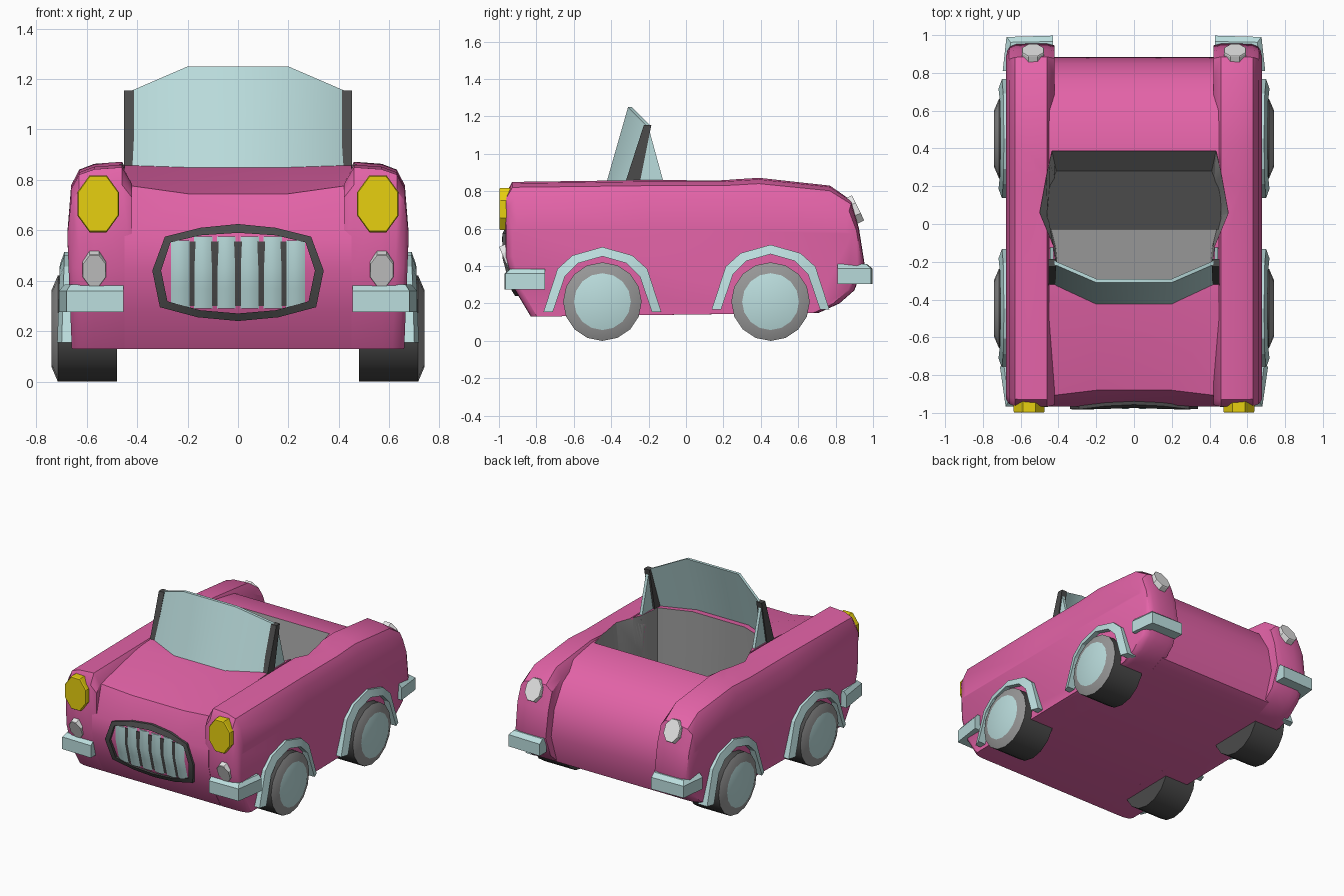
import bpy, bmesh, math
from mathutils import Vector

if "Cube" in bpy.data.objects:
    bpy.data.objects.remove(bpy.data.objects["Cube"])


def material(name, r, g, b):
    m = bpy.data.materials.new(name)
    m.diffuse_color = (r, g, b, 1)
    m.use_nodes = True
    m.node_tree.nodes["Principled BSDF"].inputs["Base Color"].default_value = m.diffuse_color
    return m


PINK = material("pink paint", .77, .125, .39)
BLUE = material("pale blue", .50, .73, .73)
DARK = material("dark grey", .07, .07, .07)
GREY = material("mid grey", .31, .31, .31)
LAMP = material("lamp grey", .80, .80, .80)
YELLOW = material("yellow", .80, .63, .005)


def loft(name, rings, mats, closed=False, rule=None, smooth=30):
    """Skin a row of equal point rings, capped unless the row is closed."""
    bm = bmesh.new()
    vs = [[bm.verts.new(p) for p in ring] for ring in rings]
    n, k = len(vs), len(vs[0])
    for i in range(n if closed else n - 1):
        a, b = vs[i], vs[(i + 1) % n]
        for j in range(k):
            bm.faces.new((a[j], a[(j + 1) % k], b[(j + 1) % k], b[j]))
    if not closed:
        bm.faces.new(vs[0])
        bm.faces.new(vs[-1])
    bmesh.ops.recalc_face_normals(bm, faces=bm.faces)
    if rule:
        for f in bm.faces:
            f.material_index = rule(f.calc_center_median())
    me = bpy.data.meshes.new(name)
    bm.to_mesh(me)
    bm.free()
    for m in mats:
        me.materials.append(m)
    ob = bpy.data.objects.new(name, me)
    bpy.context.collection.objects.link(ob)
    if smooth:
        soften(ob, smooth)
    return ob


def activate(ob):
    bpy.ops.object.select_all(action='DESELECT')
    ob.select_set(True)
    bpy.context.view_layer.objects.active = ob


def soften(ob, angle):
    activate(ob)
    bpy.ops.object.shade_smooth_by_angle(angle=math.radians(angle))


BODY_MATS = [PINK, GREY]

# Cockpit cutter: wide at the rim, narrower at the floor; the cut keeps its grey
rim = [(.2, -.36), (.41, -.27), (.425, -.12), (.5, .06), (.465, .25), (.435, .39)]
floor = [(.2, -.34), (.40, -.26), (.415, -.12), (.455, .04), (.445, .17), (.405, .25)]


def outline(pts, z):
    return [(x, y, z) for x, y in pts] + [(-x, y, z) for x, y in reversed(pts)]


cutter = loft("cockpit_cutter", [outline(floor, .3), outline(rim, .87), outline(rim, 1.1)],
              BODY_MATS, rule=lambda c: 1, smooth=0)


def carve(ob, angle):
    activate(ob)
    mod = ob.modifiers.new("cockpit", 'BOOLEAN')
    mod.operation, mod.solver, mod.object = 'DIFFERENCE', 'EXACT', cutter
    bpy.ops.object.modifier_apply(modifier=mod.name)
    soften(ob, angle)


# Centre body: bonnet, boot lid and underside as one side profile
front = [(-.83, .13), (-.92, .28), (-.965, .45), (-.965, .57)]
lip_mid, lip_side = [(-.88, .745)], [(-.91, .78)]
rear = [(-.42, .85), (-.28, .86), (.39, .86), (.6, .825), (.76, .73), (.85, .58),
        (.885, .4), (.82, .2), (.71, .15)]
rings = [[(x, y, z) for y, z in front + (lip_mid if abs(x) < .3 else lip_side) + rear]
         for x in (-.45, -.2, .2, .45)]
carve(loft("centre_body", rings, BODY_MATS, smooth=0), 30)

# Wings: side profile lofted outwards with rounded top and ends
wing = front[:3] + [(-.967, .78), (-.93, .85), (-.2, .86), (.2, .86), (.39, .872), (.77, .83),
                    (.885, .75), (.925, .6), (.955, .41), (.9, .27), (.82, .2), (.71, .15)]
layers = [(.42, .07, .99), (.46, 0, 1), (.57, .008, 1), (.63, .03, .997),
          (.662, .09, .985), (.677, .27, .96)]          # x, top drop, length scale


def wing_point(s, x, drop, scale, y, z):
    if z > .57:
        z = .57 + (z - .57) * (1 - drop / .29)
    elif x > .6:
        x -= .04 * (.57 - z)
    return (s * x, y * scale, z)


for s, side in ((1, "right"), (-1, "left")):
    carve(loft(side + "_wing", [[wing_point(s, *l, y, z) for y, z in wing] for l in layers],
               BODY_MATS, smooth=0), 38)
bpy.data.objects.remove(cutter)

# Bench seat cushion
loft("seat", [outline([(.46, -.03), (.46, .18), (.42, .28)], z) for z in (.29, .42)], [DARK])

# Windscreen
glass = [(-.42, -.33, -.215, 1.155), (-.2, -.43, -.31, 1.25), (.2, -.43, -.31, 1.25), (.42, -.33, -.215, 1.155)]
loft("windscreen", [[(x, b, .83), (x, t, h), (x, t + .02, h), (x, b + .02, .83)] for x, b, t, h in glass],
     [BLUE])


def frame_y(z):
    """Front surface of the centre body at height z."""
    prof = front + lip_mid
    for (y0, z0), (y1, z1) in zip(prof, prof[1:]):
        if z <= z1:
            return y0 + (y1 - y0) * (z - z0) / (z1 - z0)
    return prof[-1][0]


# Grille: frame, backing plate and ridged bars
outer = [(0, .625), (.15, .61), (.29, .575), (.34, .44), (.31, .295), (.16, .255), (0, .24)]
inner = [(0, .59), (.15, .58), (.268, .552), (.305, .44), (.28, .318), (.15, .283), (0, .27)]


def loop(pts):
    return pts + [(-x, z) for x, z in reversed(pts[1:-1])]


rings = [[(a, frame_y(b) + .02, b), (a, frame_y(b) - .018, b), (c, frame_y(d) - .018, d), (c, frame_y(d) + .02, d)]
         for (a, b), (c, d) in zip(loop(outer), loop(inner))]
loft("grille_frame", rings, [DARK], closed=True)
loft("grille_backing", [[(x, frame_y(z) + o, z) for o in (-.005, .003) for x in ((-.26, .26) if o < 0 else (.26, -.26))]
                        for z in (.3, .45, .555)], [DARK])
for i, x in enumerate((-.228, -.138, -.046, .046, .138, .228)):
    top = .575 if abs(x) < .2 else .56
    loft(f"grille_bar_{i + 1}", [[(x - .037, frame_y(z) - .004, z), (x - .015, frame_y(z) - .014, z),
                                  (x + .015, frame_y(z) - .014, z), (x + .037, frame_y(z) - .004, z)]
                                 for z in (.29, .37, .45, top)], [BLUE])


def lamp(name, centre, rx, rz, tilt, face, depth, mat):
    """Octagonal lamp; face is -1 at the front and 1 at the back."""
    t = math.radians(tilt)
    v = Vector((0, -math.sin(t), math.cos(t)))
    n = Vector((0, math.cos(t), math.sin(t))) * face
    rings = []
    for d, k in ((-.03, 1), (depth * .8, 1), (depth, .96)):
        ring = []
        for i in range(8):
            a = (i + .5) * math.pi / 4
            k2 = k / math.cos(math.pi / 8)
            ring.append(Vector(centre) + n * d + Vector((rx * k2 * math.cos(a), 0, 0)) + v * (rz * k2 * math.sin(a)))
        rings.append(ring)
    loft(name, rings, [mat], smooth=20)


def bumper(name, s, outside, inside, z0, z1):
    loft(name, [[(s * a, b, z0), (s * a, b, z1 - .025), (s * (a * .6 + c * .4), b * .6 + d * .4, z1),
                 (s * c, d, z1), (s * c, d, z0)] for (a, b), (c, d) in zip(outside, inside)], [BLUE], smooth=20)


arch_out = [(-.315, .155), (-.24, .385), (-.16, .457), (0, .502), (.16, .457), (.24, .385), (.315, .155)]
arch_in = [(-.265, .155), (-.2, .345), (-.13, .415), (0, .452), (.13, .415), (.2, .345), (.265, .155)]

for s, side in ((1, "right"), (-1, "left")):
    # Windscreen pillar and quarter window
    pillar = ((-.33, -.25, .83), (-.225, -.185, 1.155))
    loft(side + "_pillar", [[(s * .412, a, z), (s * .453, a, z), (s * .453, b, z), (s * .412, b, z)]
                            for a, b, z in pillar], [DARK])
    loft(side + "_quarter_window", [[(s * x, -.27, .83), (s * x, -.115, .83), (s * x, -.2, 1.14)]
                                    for x in (.425, .445)], [BLUE])
    # Lamps
    lamp(side + "_headlamp", (s * .555, -.965, .705), .082, .113, 0, -1, .033, YELLOW)
    lamp(side + "_front_marker", (s * .57, -.957, .447), .047, .068, 22, -1, .018, LAMP)
    lamp(side + "_tail_lamp", (s * .535, .897, .70), .058, .075, 26, 1, .026, LAMP)
    # Corner bumpers
    bumper(side + "_front_bumper", s, [(.455, -.97), (.68, -.965), (.71, -.755)],
           [(.455, -.9), (.64, -.9), (.655, -.755)], .275, .385)
    bumper(side + "_rear_bumper", s, [(.43, .997), (.675, .99), (.695, .81)],
           [(.43, .92), (.62, .92), (.64, .81)], .305, .412)
    for end, y0, dz in (("front", -.447, 0), ("rear", .452, .012)):
        # Wheel: dark tread, grey sidewall, pale hub
        rings = [[(s * x, y0 + r * math.cos(i * math.pi / 8), .21 + r * math.sin(i * math.pi / 8))
                  for i in range(16)] for x, r in ((.48, .21), (.715, .21), (.74, .152))]
        loft(f"{side}_{end}_wheel", rings, [DARK, GREY, BLUE],
             rule=lambda c: 2 if abs(c.x) > .735 else 1 if abs(c.x) > .72 else 0)
        # Wheel arch trim
        rings = []
        for (a, b), (c, d) in zip(arch_out, arch_in):
            x = .713 - .03 * (b - .3)
            rings.append([(s * .63, y0 + a, b + dz), (s * (x - .018), y0 + a, b + dz),
                          (s * x, y0 + c, d + dz), (s * .63, y0 + c, d + dz)])
        loft(f"{side}_{end}_arch", rings, [BLUE], smooth=20)
